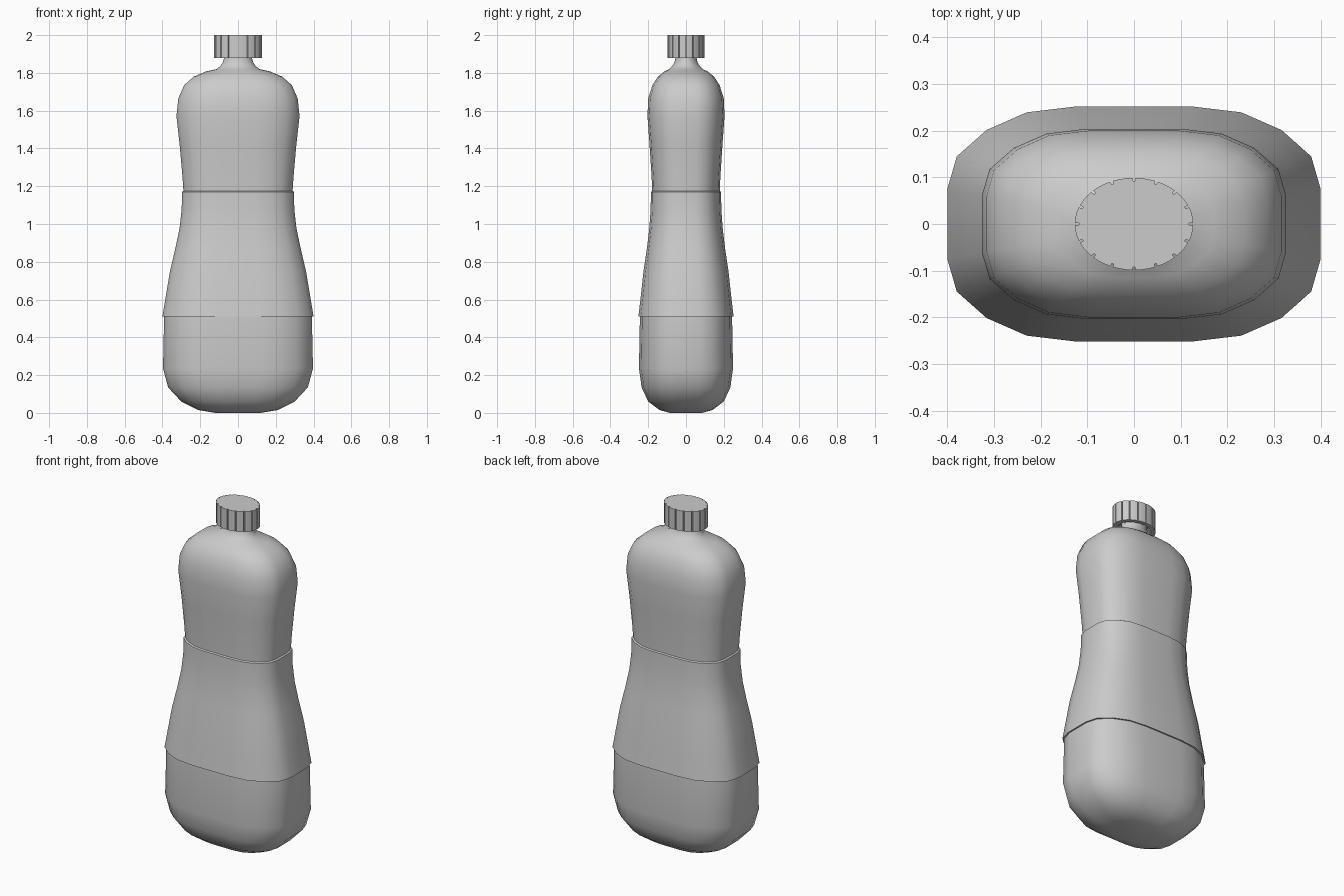
import bpy, bmesh, math

if "Cube" in bpy.data.objects:
    bpy.data.objects.remove(bpy.data.objects["Cube"])


def loft(name, rings, angle, cap_ends=True):
    """Skin a list of equal-length point rings into one object."""
    bm = bmesh.new()
    rows = [[bm.verts.new(p) for p in ring] for ring in rings]
    n = len(rows[0])
    for a, b in zip(rows, rows[1:]):
        for i in range(n):
            j = (i + 1) % n
            bm.faces.new((a[i], a[j], b[j], b[i]))
    if cap_ends:
        bm.faces.new(rows[0][::-1])
        bm.faces.new(rows[-1])
    bmesh.ops.recalc_face_normals(bm, faces=bm.faces)
    mesh = bpy.data.meshes.new(name)
    bm.to_mesh(mesh)
    bm.free()
    ob = bpy.data.objects.new(name, mesh)
    bpy.context.collection.objects.link(ob)
    bpy.ops.object.select_all(action='DESELECT')
    ob.select_set(True)
    bpy.context.view_layer.objects.active = ob
    bpy.ops.object.shade_smooth_by_angle(angle=math.radians(angle))
    return ob


# Bottle cross-section: one quadrant of a rounded rectangle, mirrored to 20 sides
quad = [(1, .30), (.95, .575), (.79, .80), (.575, .95), (.31, 1)]
section = (quad + [(-x, y) for x, y in quad[::-1]]
           + [(-x, -y) for x, y in quad] + [(x, -y) for x, y in quad[::-1]])


def blend_section(round_amount):
    """Section morphing from rounded rectangle (0) to ellipse (1)."""
    out = []
    for i, (x, y) in enumerate(section):
        a = math.radians(9 + 18 * i)
        out.append((x + (math.cos(a) - x) * round_amount,
                    y + (math.sin(a) - y) * round_amount))
    return out


# Body profile: half width, half depth, height, roundness
profile = [
    (.12, .085, 0, 0), (.21, .14, .015, 0), (.30, .20, .06, 0),
    (.37, .235, .135, 0), (.397, .249, .235, 0), (.391, .244, .51, 0),
    # raised label band
    (.40, .252, .51, 0), (.382, .239, .62, 0), (.36, .225, .75, 0),
    (.332, .207, .87, 0), (.309, .194, .98, 0), (.298, .187, 1.08, 0),
    (.297, .186, 1.17, 0), (.289, .179, 1.175, 0),
    # upper grip and shoulder
    (.294, .182, 1.25, 0), (.309, .193, 1.42, 0), (.326, .204, 1.57, 0),
    (.316, .200, 1.665, 0), (.285, .178, 1.735, 0), (.235, .149, 1.78, .1),
    (.17, .115, 1.808, .4), (.115, .09, 1.82, .9),
    # neck
    (.095, .074, 1.836, 1), (.08, .061, 1.858, 1), (.075, .057, 1.88, 1),
    (.075, .057, 1.94, 1),
]
loft("bottle_body",
     [[(x * w, y * d, z) for x, y in blend_section(r)] for w, d, z, r in profile],
     50)

# Cap outline: ellipse with 16 narrow grip grooves
outline = []
for k in range(16):
    for offset, r in ((-1.6, 1), (-1, .93), (1, .93), (1.6, 1), (7.5, 1), (15, 1)):
        a = math.radians(22.5 * k + offset)
        outline.append((.127 * r * math.cos(a), .099 * r * math.sin(a)))


def ring(scale, z):
    return [(x * scale, y * scale, z) for x, y in outline]


# Cap shell, hollow underneath
loft("screw_cap", [ring(.78, 1.92), ring(.78, 1.88), ring(1, 1.88), ring(1, 2.0)], 30)
